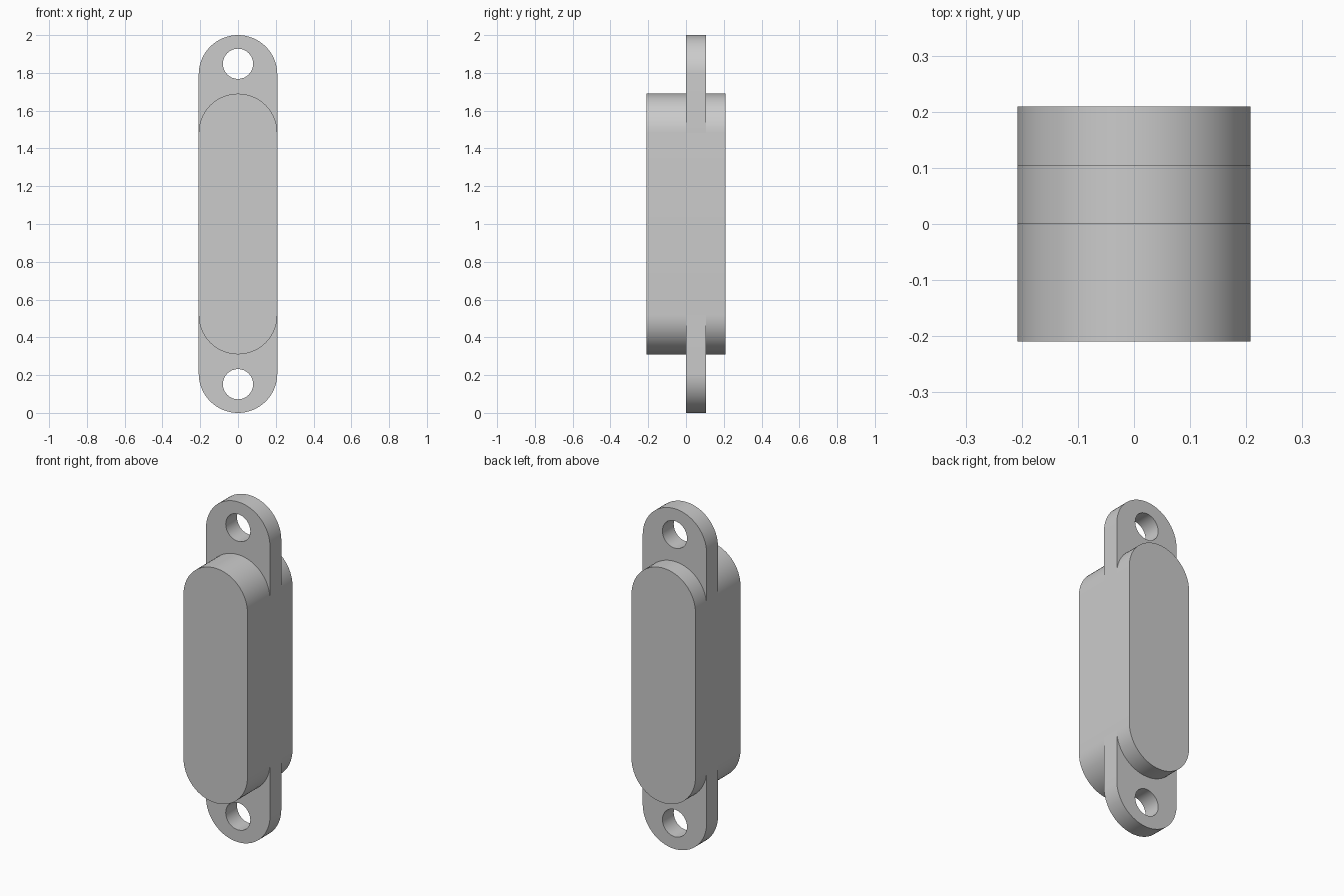
import bpy, bmesh, math
from mathutils import Vector

cube = bpy.data.objects.get("Cube")
if cube:
    bpy.data.objects.remove(cube, do_unlink=True)

R = 0.208            # shared end radius and half width
HOLE_R = 0.08
BODY_TOP = 1.69
MID = 1.0            # mirror height
SEGMENTS = 32

grey = bpy.data.materials.new("plain_grey")
grey.use_nodes = True
grey.diffuse_color = (0.6, 0.6, 0.6, 1)
grey.node_tree.nodes["Principled BSDF"].inputs["Base Color"].default_value = (0.6, 0.6, 0.6, 1)


def arc(z, radius, start, end, steps):
    """Points (x, z) along an arc centred on x = 0."""
    angles = [math.radians(start + (end - start) * i / steps) for i in range(steps + 1)]
    return [(radius * math.cos(a), z + radius * math.sin(a)) for a in angles]


def extrude_profile(name, loops, y_front, y_back):
    """Solid from closed (x, z) loops; loops after the first are holes."""
    bm = bmesh.new()
    edges = []
    for loop in loops:
        verts = [bm.verts.new((x, y_front, z)) for x, z in loop]
        edges += [bm.edges.new((v, verts[i - 1])) for i, v in enumerate(verts)]
    if len(loops) == 1:
        bm.faces.new(verts)
    else:
        bmesh.ops.triangle_fill(bm, edges=edges, use_beauty=True, use_dissolve=False)
    out = bmesh.ops.extrude_face_region(bm, geom=bm.faces[:], use_keep_orig=True)
    moved = [g for g in out["geom"] if isinstance(g, bmesh.types.BMVert)]
    bmesh.ops.translate(bm, verts=moved, vec=Vector((0, y_back - y_front, 0)))
    bmesh.ops.recalc_face_normals(bm, faces=bm.faces[:])
    mesh = bpy.data.meshes.new(name)
    bm.to_mesh(mesh)
    bm.free()
    mesh.materials.append(grey)
    obj = bpy.data.objects.new(name, mesh)
    bpy.context.collection.objects.link(obj)
    bpy.ops.object.select_all(action="DESELECT")
    obj.select_set(True)
    bpy.context.view_layer.objects.active = obj
    bpy.ops.object.shade_smooth_by_angle(angle=math.radians(30))
    return obj


def mirrored(loop):
    return [(x, 2 * MID - z) for x, z in loop]


# Thick rounded body
top_end = arc(BODY_TOP - R, R, 0, 180, SEGMENTS)
extrude_profile("body", [top_end + mirrored(top_end)[::-1]], -0.209, 0.209)

# Thin mounting tabs with screw holes, rooted where the body sides begin to curve
root = BODY_TOP - R
tab = arc(2 - R, R, 0, 180, SEGMENTS) + [(-R, root), (R, root)]
hole = arc(1.848, HOLE_R, 0, 360, SEGMENTS)[:-1]
extrude_profile("upper_tab", [tab, hole], 0, 0.105)
extrude_profile("lower_tab", [mirrored(tab), mirrored(hole)], 0, 0.105)
